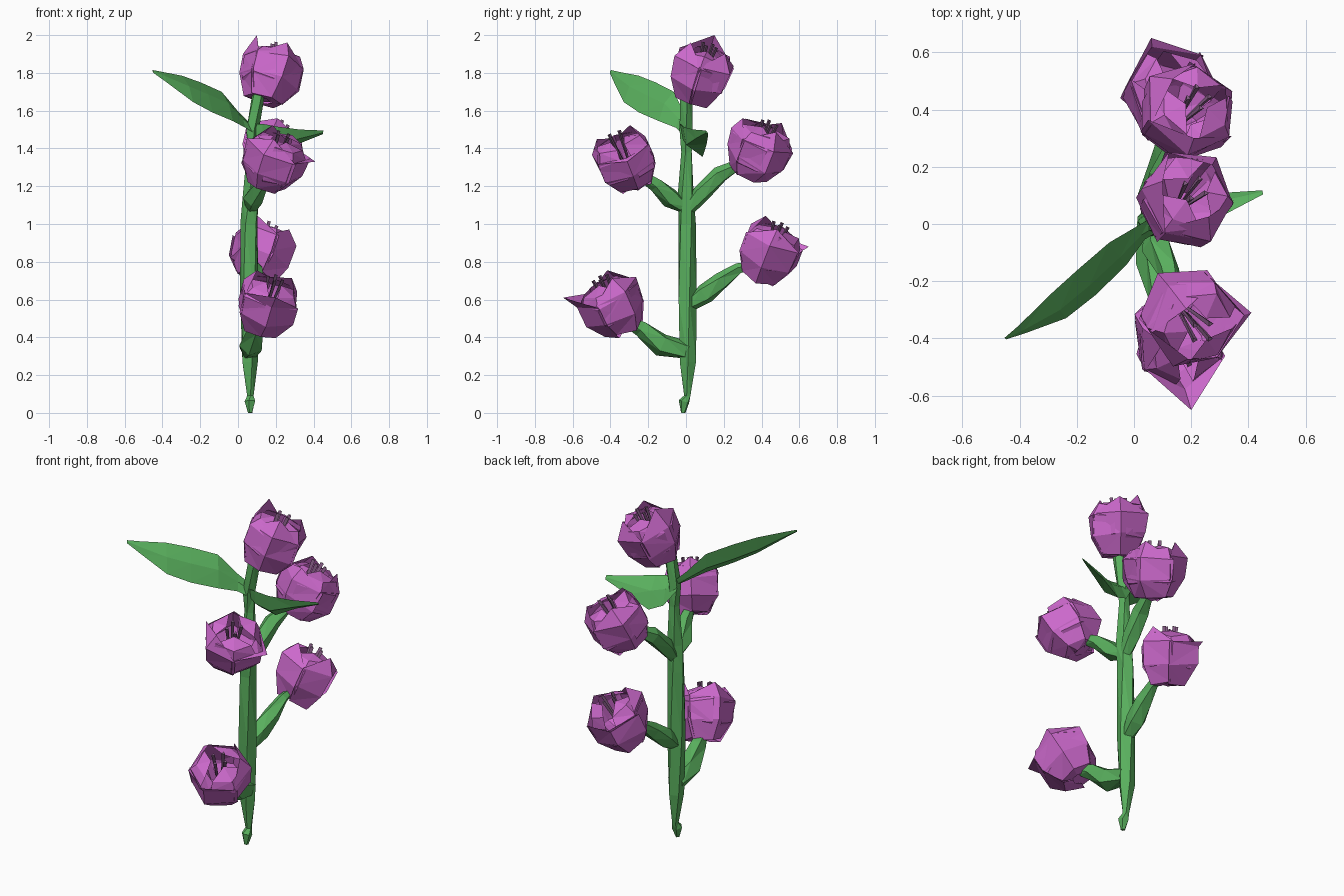
import bpy, bmesh, math, random
from mathutils import Vector, Matrix

if "Cube" in bpy.data.objects:
    bpy.data.objects.remove(bpy.data.objects["Cube"])

random.seed(4)


def material(name, col):
    m = bpy.data.materials.new(name)
    m.diffuse_color = (*col, 1)
    m.use_nodes = True
    m.node_tree.nodes["Principled BSDF"].inputs["Base Color"].default_value = m.diffuse_color
    return m


GREEN = material("leaf green", (0.10, 0.43, 0.11))
PURPLE = material("petal purple", (0.60, 0.14, 0.60))
MAUVE = material("stamen mauve", (0.24, 0.11, 0.24))


def finish(bm, name, mat):
    bmesh.ops.triangulate(bm, faces=bm.faces[:])
    me = bpy.data.meshes.new(name)
    bm.to_mesh(me)
    bm.free()
    me.materials.append(mat)
    ob = bpy.data.objects.new(name, me)
    bpy.context.collection.objects.link(ob)
    return ob


def skin(bm, rows, closed=False):
    """Quad strips between equally long rows of vertices."""
    for a, b in zip(rows, rows[1:]):
        n = len(a)
        for i in range(n if closed else n - 1):
            j = (i + 1) % n
            bm.faces.new((a[i], a[j], b[j], b[i]))


def tube(bm, pts, sides=5):
    """Faceted tube through (x, y, z, radius) points."""
    ps = [Vector(p[:3]) for p in pts]
    rows = []
    for k, p in enumerate(ps):
        d = (ps[min(k + 1, len(ps) - 1)] - ps[max(k - 1, 0)]).normalized()
        u = d.cross(Vector((1, 0.2, 0.1))).normalized()
        v = d.cross(u)
        rows.append([bm.verts.new(p + pts[k][3] * (u * math.cos(t) + v * math.sin(t)))
                     for t in (2 * math.pi * i / sides + 0.25 * k for i in range(sides))])
    skin(bm, rows, True)
    bm.faces.new(rows[0][::-1])
    bm.faces.new(rows[-1])


# Main stem with its little hooked foot
bm = bmesh.new()
tube(bm, [(0.065, -0.015, 0.0, 0.012), (0.065, -0.01, 0.06, 0.03), (0.065, 0.008, 0.09, 0.018),
          (0.06, 0.01, 0.27, 0.045), (0.06, 0.005, 0.6, 0.052), (0.06, 0.005, 1.0, 0.048),
          (0.07, 0.0, 1.15, 0.045), (0.075, 0.005, 1.38, 0.03), (0.075, 0.0, 1.5, 0.036),
          (0.11, 0.0, 1.70, 0.035)])
finish(bm, "main_stem", GREEN)

# Side branches, one below each lower flower
branches = {
    "front_low": [(0.06, 0.01, 0.33, 0.05), (0.07, -0.13, 0.36, 0.064), (0.09, -0.24, 0.45, 0.045),
                  (0.11, -0.31, 0.48, 0.03)],
    "back_low": [(0.06, 0.02, 0.57, 0.035), (0.07, 0.10, 0.63, 0.056), (0.09, 0.19, 0.70, 0.048),
                 (0.10, 0.28, 0.765, 0.03), (0.10, 0.36, 0.78, 0.02)],
    "front_high": [(0.07, 0.0, 1.08, 0.03), (0.08, -0.08, 1.135, 0.055), (0.12, -0.16, 1.21, 0.04),
                   (0.14, -0.23, 1.25, 0.03)],
    "back_high": [(0.07, 0.0, 1.06, 0.03), (0.08, 0.08, 1.16, 0.05), (0.10, 0.18, 1.26, 0.048),
                  (0.13, 0.27, 1.31, 0.03)],
}
for key, pts in branches.items():
    bm = bmesh.new()
    tube(bm, pts)
    finish(bm, "branch_" + key, GREEN)


def leaf(name, rows, side):
    """Folded, leaning blade: rows of (x, y, upper z, lower z, depth)."""
    bm = bmesh.new()
    s = Vector(side).normalized()
    rings = []
    for x, y, hi, lo, w in rows:
        c = Vector((x, y, 0))
        rings.append([bm.verts.new(c + s * (w * o) + Vector((0, 0, lo + (hi - lo) * f)))
                      for o, f in ((-0.8, 1), (0.35, 0.6), (1, 0), (-0.5, 0.4))])
    skin(bm, rings, True)
    bm.faces.new(rings[0][::-1])
    bm.faces.new(rings[-1])
    finish(bm, name, GREEN)


leaf("large_leaf", [(0.07, 0.0, 1.54, 1.48, 0.03), (0.02, -0.03, 1.59, 1.51, 0.03),
                    (-0.06, -0.10, 1.70, 1.545, 0.055), (-0.17, -0.20, 1.75, 1.59, 0.06),
                    (-0.27, -0.285, 1.785, 1.645, 0.055), (-0.39, -0.365, 1.805, 1.75, 0.02),
                    (-0.45, -0.40, 1.815, 1.80, 0.004)], (0.6, -0.8, 0))
leaf("small_leaf", [(0.05, 0.0, 1.53, 1.48, -0.03), (0.12, 0.01, 1.53, 1.39, -0.055),
                    (0.20, 0.03, 1.515, 1.355, -0.06), (0.32, 0.07, 1.50, 1.42, -0.04),
                    (0.45, 0.11, 1.495, 1.475, -0.008)], (0.25, -1, 0))

OUTER = [(-0.005, 0.04), (0.0, 0.105), (0.10, 0.17), (0.215, 0.176)]
INNER = [(0.02, 0.06), (0.09, 0.15), (0.20, 0.163), (0.26, 0.13)]


def petal(bm, frame, ang, half, prof, tip):
    """Cupped petal following a (height, radius) profile to a pointed tip."""
    rows = []
    for h, r in prof:
        rows.append([])
        for f in (-1, 0, 1):
            a, rr = ang + half * f, r * (1.0 if f == 0 else 0.96) + random.uniform(-0.01, 0.008)
            hh = h + random.uniform(-0.014, 0.014)
            rows[-1].append(bm.verts.new(frame @ Vector((rr * math.cos(a), rr * math.sin(a), hh))))
    skin(bm, rows)
    t = bm.verts.new(tip)
    for i in (0, 1):
        bm.faces.new((rows[-1][i], rows[-1][i + 1], t))


def flower(name, centre, axis, tip, spin):
    """Tulip cup: three outer and three inner petals; one outer petal is drawn out to tip."""
    ax = Vector(axis).normalized()
    rot = ax.to_track_quat('Z', 'Y').to_matrix().to_4x4()
    frame = Matrix.Translation(Vector(centre) - ax * 0.15) @ rot
    local = frame.inverted() @ Vector(tip)
    start = math.atan2(local.y, local.x)
    bm = bmesh.new()
    for k in range(3):
        a = start + k * 2 * math.pi / 3
        end = Vector(tip) if k == 0 else frame @ Vector((0.11 * math.cos(a), 0.11 * math.sin(a), 0.305))
        petal(bm, frame, a, 1.1, OUTER, end)
        b = a + math.pi / 3
        petal(bm, frame, b, 0.85, INNER, frame @ Vector((0.045 * math.cos(b), 0.045 * math.sin(b), 0.285)))
    # cup bottom
    ring = [bm.verts.new(frame @ Vector((0.05 * math.cos(i * math.pi / 3), 0.05 * math.sin(i * math.pi / 3), 0)))
            for i in range(6)]
    bm.faces.new(ring[::-1])
    finish(bm, "flower_" + name, PURPLE)
    # stamens
    bm = bmesh.new()
    for i in range(4):
        a = spin + i * math.pi / 2
        p = frame @ Vector((0.015 * math.cos(a), 0.015 * math.sin(a), 0.10))
        q = frame @ Vector((0.04 * math.cos(a), 0.04 * math.sin(a), 0.31))
        tube(bm, [(*p, 0.006), (*q, 0.011)], 3)
    finish(bm, "stamens_" + name, MAUVE)


flower("top", (0.175, 0.08, 1.80), (0.25, 0.28, 0.92), (0.10, 0.15, 2.0), 0.3)
flower("back_high", (0.18, 0.385, 1.395), (0.28, 0.35, 0.85), (0.21, 0.30, 1.56), 0.8)
flower("front_high", (0.19, -0.32, 1.335), (0.30, -0.35, 0.85), (0.41, -0.31, 1.33), 0.1)
flower("back_low", (0.125, 0.445, 0.855), (0.25, 0.35, 0.88), (0.06, 0.65, 0.88), 0.5)
flower("front_low", (0.155, -0.39, 0.575), (0.25, -0.40, 0.85), (0.20, -0.65, 0.61), 1.0)
